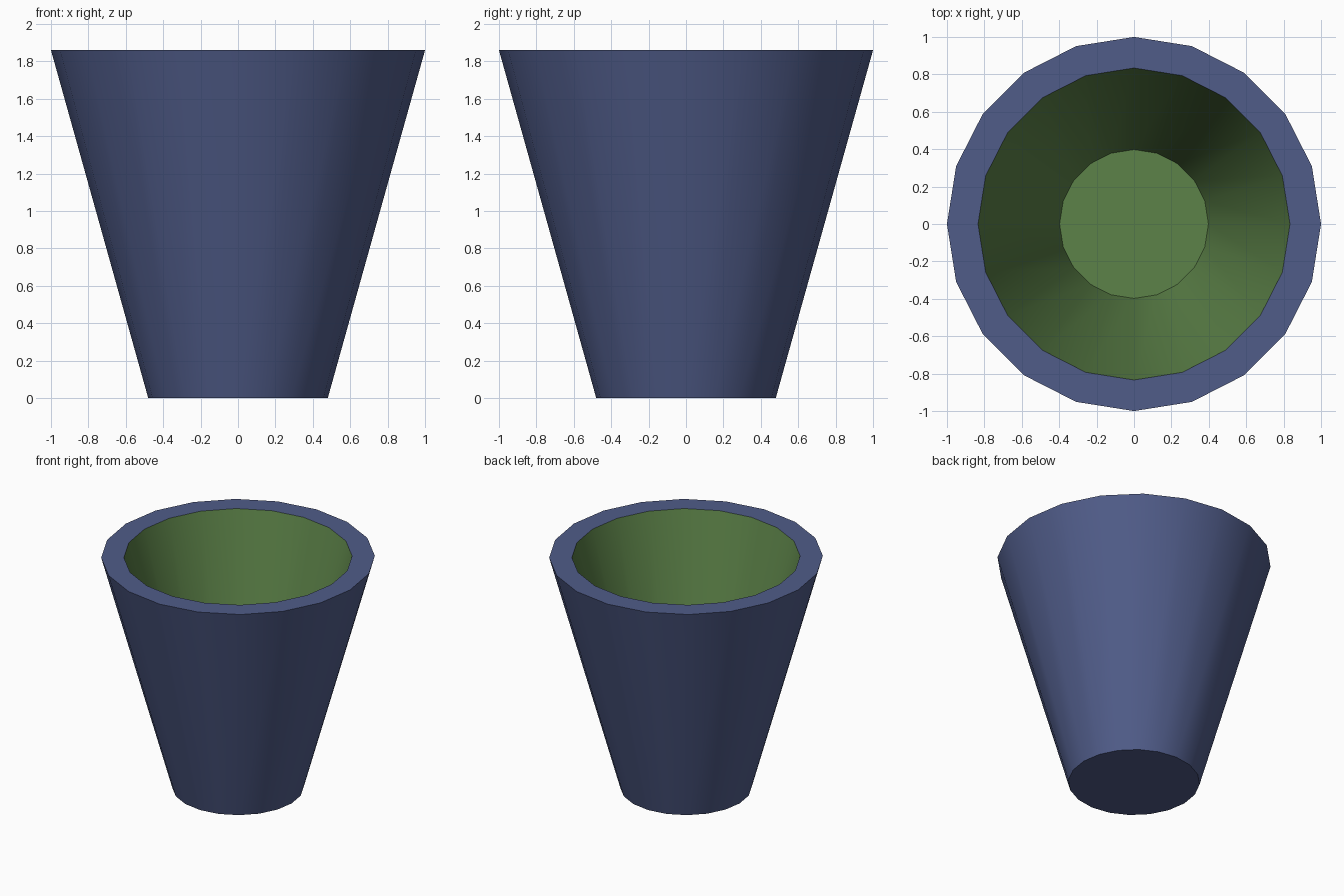
import bpy, bmesh, math

if "Cube" in bpy.data.objects:
    bpy.data.objects.remove(bpy.data.objects["Cube"])

SIDES = 20
# Profile rings (radius, height): outer base, outer rim, inner rim, inner floor
PROFILE = [(0.48, 0.0), (1.0, 1.86), (0.834, 1.86), (0.398, 0.31)]


def material(name, rgb):
    mat = bpy.data.materials.new(name)
    mat.diffuse_color = (*rgb, 1)
    mat.use_nodes = True
    mat.node_tree.nodes["Principled BSDF"].inputs["Base Color"].default_value = mat.diffuse_color
    return mat


bm = bmesh.new()
rings = [[bm.verts.new((r * math.cos(2 * math.pi * i / SIDES),
                        r * math.sin(2 * math.pi * i / SIDES), z))
          for i in range(SIDES)] for r, z in PROFILE]

# Outer wall, flat rim and inner wall
for k, (a, b) in enumerate(zip(rings, rings[1:])):
    for i in range(SIDES):
        j = (i + 1) % SIDES
        face = bm.faces.new((a[i], a[j], b[j], b[i]))
        face.material_index = 1 if k == 2 else 0

# Underside and inner floor
bm.faces.new(rings[0][::-1])
bm.faces.new(rings[-1]).material_index = 1

mesh = bpy.data.meshes.new("tapered_pot")
bm.to_mesh(mesh)
bm.free()
mesh.materials.append(material("outer_blue", (0.08, 0.107, 0.25)))
mesh.materials.append(material("inner_green", (0.107, 0.223, 0.065)))

pot = bpy.data.objects.new("tapered_pot", mesh)
bpy.context.collection.objects.link(pot)
bpy.context.view_layer.objects.active = pot
pot.select_set(True)
bpy.ops.object.shade_smooth_by_angle(angle=math.radians(30))
